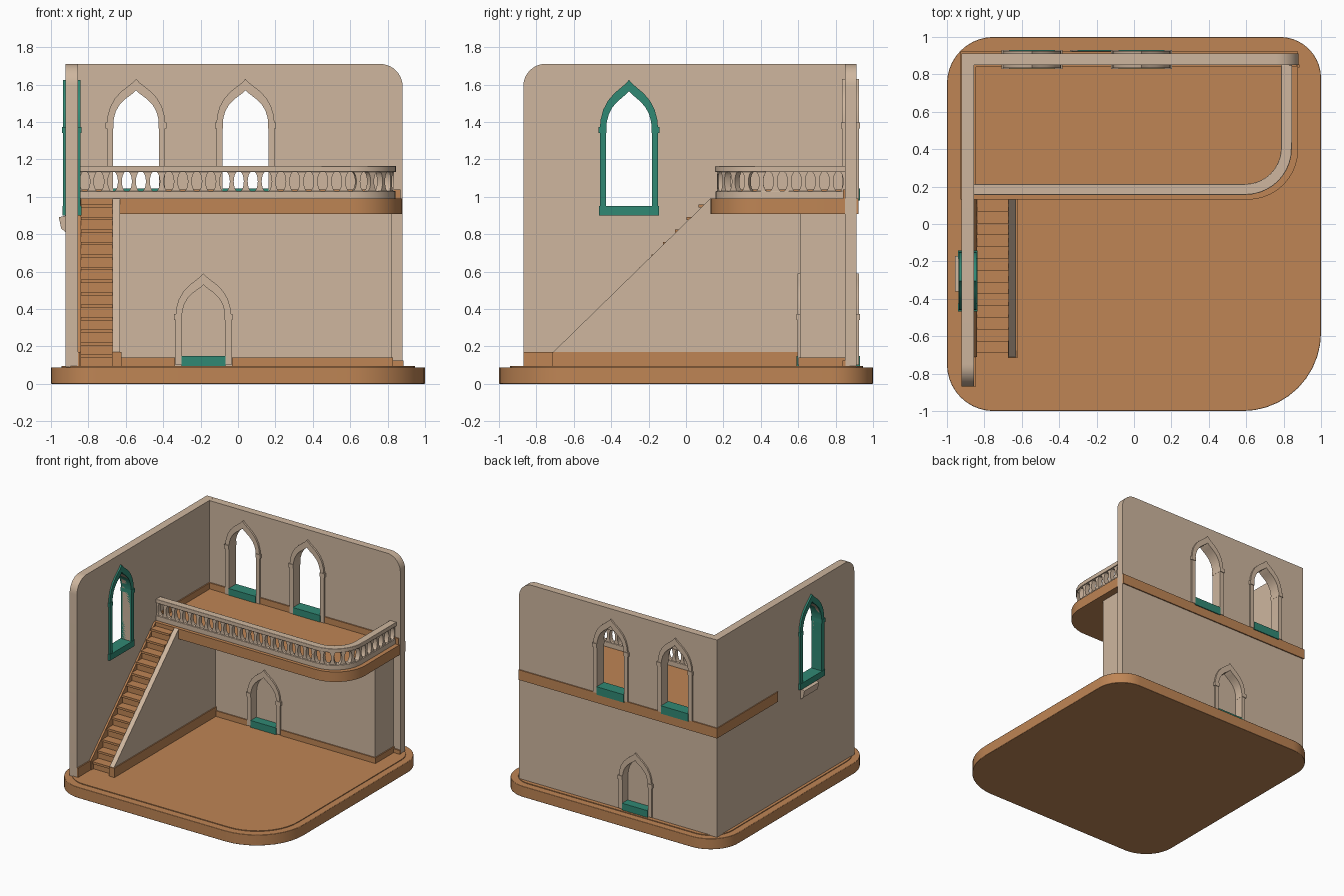
import bpy, bmesh
from math import sin, cos, pi
from mathutils import Matrix, Vector

if "Cube" in bpy.data.objects:
    bpy.data.objects.remove(bpy.data.objects["Cube"])


def material(name, rgb):
    m = bpy.data.materials.new(name)
    m.use_nodes = True
    m.diffuse_color = (*rgb, 1)
    bsdf = m.node_tree.nodes["Principled BSDF"]
    bsdf.inputs["Base Color"].default_value = (*rgb, 1)
    bsdf.inputs["Roughness"].default_value = 0.8
    return m


PLASTER = material("beige plaster", (0.62, 0.47, 0.345))
WOOD = material("brown wood", (0.52, 0.235, 0.09))
TEAL = material("teal paint", (0.03, 0.25, 0.175))

# Local axes of the flat outline for each drawing plane
PLANES = {
    "xy": Matrix.Identity(3),
    "xz": Matrix(((1, 0, 0), (0, 0, -1), (0, 1, 0))),
    "yz": Matrix(((0, 0, 1), (1, 0, 0), (0, 1, 0))),
}


def prism(name, plane, loops, lo, hi, mat, bevel=0):
    """Extrude an outline (further loops are holes) from lo to hi."""
    cu = bpy.data.curves.new(name, "CURVE")
    cu.dimensions = "2D"
    cu.fill_mode = "BOTH"
    cu.extrude = (hi - lo) / 2
    for loop in loops:
        sp = cu.splines.new("POLY")
        sp.points.add(len(loop) - 1)
        for p, (u, v) in zip(sp.points, loop):
            p.co = (u, v, 0, 1)
        sp.use_cyclic_u = True
    tmp = bpy.data.objects.new(name, cu)
    bpy.context.collection.objects.link(tmp)
    deps = bpy.context.evaluated_depsgraph_get()
    me = bpy.data.meshes.new_from_object(tmp.evaluated_get(deps))
    bpy.data.objects.remove(tmp)
    mid = (lo + hi) / 2
    depth = PLANES[plane] @ Vector((0, 0, 1))
    offset = Vector([abs(c) * mid for c in depth])
    bm = bmesh.new()
    bm.from_mesh(me)
    bm.transform(Matrix.Translation(offset) @ PLANES[plane].to_4x4())
    bmesh.ops.remove_doubles(bm, verts=bm.verts, dist=1e-5)
    bmesh.ops.recalc_face_normals(bm, faces=bm.faces)
    bm.to_mesh(me)
    bm.free()
    me.materials.clear()
    me.materials.append(mat)
    ob = bpy.data.objects.new(name, me)
    bpy.context.collection.objects.link(ob)
    if bevel:
        mod = ob.modifiers.new("soft edge", "BEVEL")
        mod.width, mod.segments, mod.limit_method = bevel, 2, "ANGLE"
    bpy.ops.object.select_all(action="DESELECT")
    ob.select_set(True)
    bpy.context.view_layer.objects.active = ob
    bpy.ops.object.shade_smooth_by_angle(angle=0.6)
    return ob


def box(name, x, y, z, mat):
    rect = [(x[0], y[0]), (x[1], y[0]), (x[1], y[1]), (x[0], y[1])]
    return prism(name, "xy", [rect], z[0], z[1], mat)


def fillet(corners, steps=10):
    """Round the corners (u, v, radius) of a right-angled outline."""
    out = []
    for i, (u, v, r) in enumerate(corners):
        p = Vector((u, v))
        if not r:
            out.append((u, v))
            continue
        d1 = (Vector(corners[i - 1][:2]) - p).normalized()
        d2 = (Vector(corners[(i + 1) % len(corners)][:2]) - p).normalized()
        c = p + r * (d1 + d2)
        for k in range(steps + 1):
            t = k / steps * pi / 2
            out.append(tuple(c - r * (d2 * cos(t) + d1 * sin(t))))
    return out


def arch(c, w, zb, zs, za):
    """Pointed arch outline, from right foot over the apex to left foot."""
    h = za - zs
    half = [(1, 0), (0.97, 0.2), (0.88, 0.4), (0.72, 0.58),
            (0.5, 0.73), (0.28, 0.84), (0.12, 0.92)]
    right = [(c + w, zb)] + [(c + w * a, zs + h * b) for a, b in half]
    return right + [(c, za)] + [(2 * c - u, z) for u, z in reversed(right)]


def window(label, plane, c, w, zb, zs, za, lo, hi, trim, sill):
    """Arched surround with capitals and a sill; returns the wall opening."""
    hole = arch(c, w, zb, zs, za)
    outer = arch(c, w + 0.034, zb, zs, za + 0.06)
    prism(label + "_frame", plane, [outer + hole[::-1]], lo, hi, trim)
    for s in (-1, 1):
        u = c + s * (w + 0.02)
        cap = [(u - 0.021, zs - 0.02), (u + 0.021, zs - 0.02),
               (u + 0.021, zs + 0.012), (u - 0.021, zs + 0.012)]
        prism(label + "_capital", plane, [cap], lo - 0.005, hi + 0.005, trim)
    e = w + (0.038 if trim is TEAL else 0.002)
    foot = [(c - e, zb - 0.01), (c + e, zb - 0.01),
            (c + e, zb + sill), (c - e, zb + sill)]
    prism(label + "_sill", plane, [foot], lo - 0.004, hi + 0.004, TEAL)
    return hole


# Base and floor
prism("base", "xy", [fillet([(-1, -1, 0.25), (1, -1, 0.42), (1, 1, 0.22), (-1, 1, 0.25)])],
      0, 0.088, WOOD, 0.012)
prism("floor", "xy", [fillet([(-0.945, -0.94, 0.2), (0.945, -0.94, 0.37),
                              (0.945, 0.945, 0.17), (-0.945, 0.945, 0.2)])],
      0.05, 0.094, WOOD)

# Windows and the walls they pierce
uppers = [window("upper_window", "xz", x, 0.122, 0.99, 1.385, 1.57, 0.835, 0.925, PLASTER, 0.055)
          for x in (-0.545, 0.04)]
rear_niche = window("rear_niche", "xz", -0.185, 0.115, 0.1, 0.36, 0.53, 0.86, 0.925, PLASTER, 0.05)
front_niche = window("front_niche", "xz", -0.185, 0.115, 0.1, 0.36, 0.53, 0.596, 0.66, PLASTER, 0.05)
side = window("side_window", "yz", -0.305, 0.122, 0.91, 1.36, 1.565, -0.935, -0.842, TEAL, 0.04)

prism("back_wall", "xz", [fillet([(-0.92, 0.09, 0), (0.88, 0.09, 0), (0.88, 1.71, 0.12),
                                  (-0.92, 1.71, 0)]), *uppers, rear_niche], 0.85, 0.912, PLASTER)
prism("left_wall", "yz", [fillet([(-0.87, 0.09, 0), (0.911, 0.09, 0), (0.911, 1.711, 0),
                                  (-0.87, 1.711, 0.12)]), side], -0.921, -0.855, PLASTER)
prism("side_window_bracket", "xz", [[(-0.92, 0.81), (-0.92, 0.9), (-0.958, 0.89), (-0.945, 0.83)]],
      -0.36, -0.17, PLASTER)

# Lower wall under the balcony, with a solid core behind the niches
prism("lower_wall", "xz", [[(-0.65, 0.09), (0.82, 0.09), (0.82, 0.92), (-0.65, 0.92)],
                           front_niche], 0.61, 0.67, PLASTER)
box("lower_core", (-0.65, 0.82), (0.67, 0.852), (0.09, 0.92), PLASTER)

# Balcony slab running through both walls
prism("balcony_slab", "xy", [fillet([(-0.928, 0.13, 0), (0.878, 0.13, 0.27),
                                     (0.878, 0.921, 0), (-0.928, 0.921, 0)])], 0.908, 0.99, WOOD)

# Railing
RX, RY, RR, X0, Y1 = 0.815, 0.185, 0.22, -0.856, 0.852


def rail(name, h, z0, z1):
    path = [(X0, RY - h, 0), (RX + h, RY - h, RR + h), (RX + h, Y1, 0),
            (RX - h, Y1, 0), (RX - h, RY + h, RR - h), (X0, RY + h, 0)]
    prism(name, "xy", [fillet(path)], z0, z1, PLASTER, 0.006)


rail("bottom_rail", 0.027, 0.988, 1.03)
rail("top_rail", 0.029, 1.133, 1.165)

straight, bend = RX - RR - X0, RR * pi / 2
total = straight + bend + Y1 - RY - RR
count = 30
pitch = total / count


def along(s):
    if s < straight:
        return X0 + s, RY, 0
    if s < straight + bend:
        a = (s - straight) / RR
        return RX - RR + RR * sin(a), RY + RR - RR * cos(a), a
    return RX, RY + RR + s - straight - bend, pi / 2


# Waisted baluster so that neighbours leave an oval gap
edge = [(pitch / 2 - 0.027 * sin(pi * k / 10), -0.056 * cos(pi * k / 10)) for k in range(11)]
post = prism("baluster", "xz", [edge + [(-u, v) for u, v in reversed(edge)]], -0.019, 0.019, PLASTER)
for i in range(count + 1):
    ob = post if i == 0 else post.copy()
    if i:
        bpy.context.collection.objects.link(ob)
    x, y, a = along(min(i * pitch, total - 0.001))
    ob.location = (x, y, 1.082)
    ob.rotation_euler = (0, 0, a)

# Staircase
prism("stair_panel", "yz", [[(-0.71, 0.09), (-0.71, 0.17), (0.13, 0.99), (0.13, 0.915),
                             (0.612, 0.915), (0.612, 0.09)]], -0.67, -0.63, PLASTER)
prism("stair_skirt", "yz", [[(-0.71, 0.09), (-0.71, 0.17), (0.13, 0.99), (0.13, 0.09)]],
      -0.856, -0.84, WOOD)
steps = 13
for i in range(steps):
    y = -0.69 + i * 0.82 / steps
    top = 0.09 + (i + 1) * 0.87 / steps
    box("stair_riser", (-0.84, -0.67), (y + 0.012, 0.14), (top - 0.07, top - 0.014), WOOD)
    box("stair_tread", (-0.84, -0.67), (y, y + 0.085), (top - 0.018, top), WOOD)

# Skirting boards
box("stair_skirting", (-0.673, -0.622), (-0.716, 0.611), (0.09, 0.17), WOOD)
box("left_skirting", (-0.856, -0.845), (-0.868, -0.70), (0.09, 0.17), WOOD)
for x in ((-0.63, -0.337), (-0.033, 0.829)):
    box("lower_skirting", x, (0.601, 0.611), (0.09, 0.14), WOOD)
box("lower_side_skirting", (0.819, 0.829), (0.605, 0.85), (0.09, 0.14), WOOD)
box("corner_skirting", (0.82, 0.885), (0.838, 0.852), (0.09, 0.125), WOOD)
box("balcony_back_skirting", (-0.856, 0.87), (0.84, 0.851), (0.985, 1.04), WOOD)
box("balcony_left_skirting", (-0.856, -0.845), (0.215, 0.85), (0.985, 1.04), WOOD)
